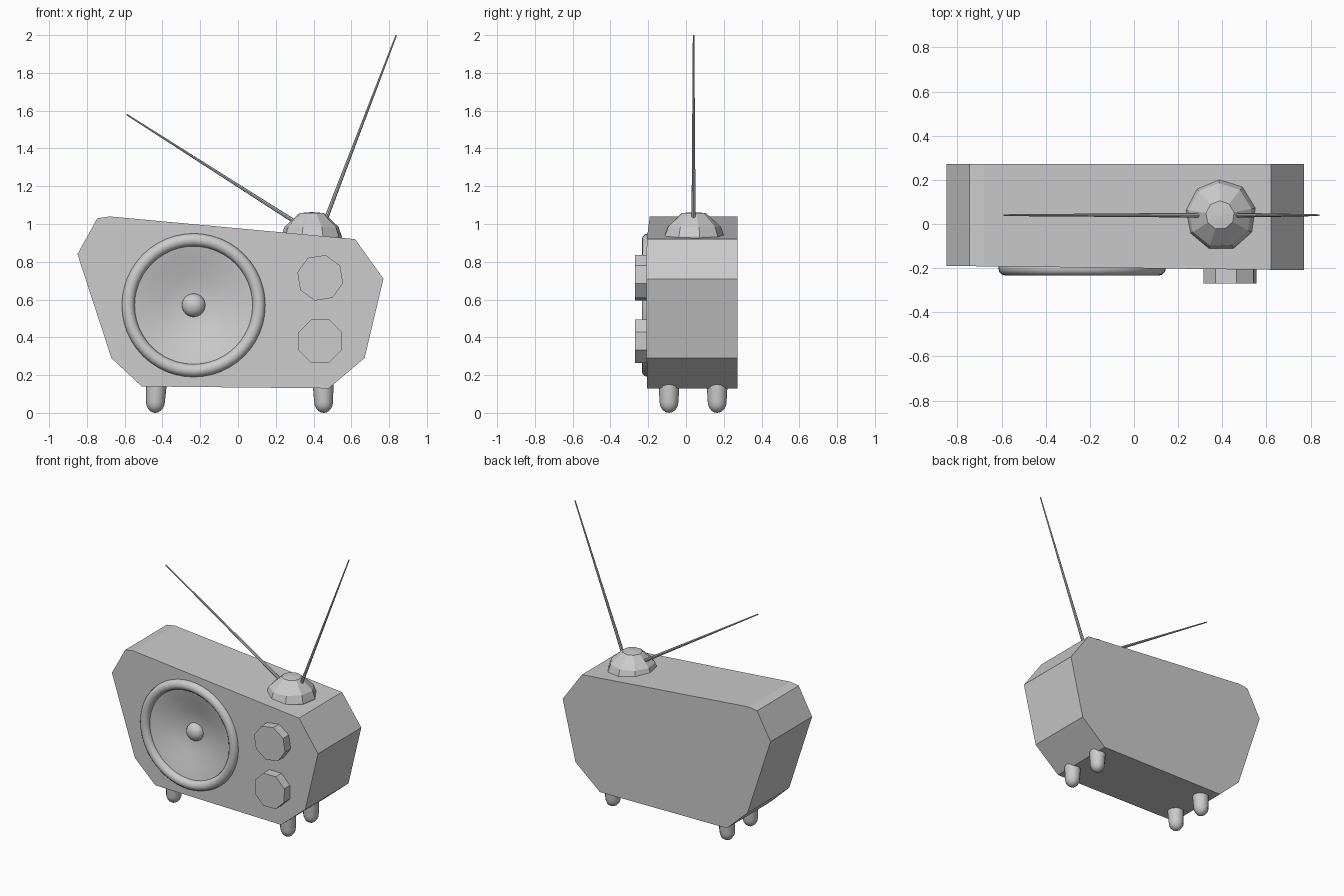
import bpy, bmesh, math
from mathutils import Vector, Matrix

if "Cube" in bpy.data.objects:
    bpy.data.objects.remove(bpy.data.objects["Cube"], do_unlink=True)

grey = bpy.data.materials.new("plain grey")
grey.use_nodes = True
colour = (0.6, 0.6, 0.6, 1)
grey.diffuse_color = colour
grey.node_tree.nodes["Principled BSDF"].inputs["Base Color"].default_value = colour


def finish(bm, name, smooth=None):
    """Turn a bmesh into a named object, optionally smooth up to an angle."""
    bmesh.ops.recalc_face_normals(bm, faces=bm.faces)
    mesh = bpy.data.meshes.new(name)
    bm.to_mesh(mesh)
    bm.free()
    mesh.materials.append(grey)
    obj = bpy.data.objects.new(name, mesh)
    bpy.context.collection.objects.link(obj)
    if smooth:
        bpy.ops.object.select_all(action='DESELECT')
        obj.select_set(True)
        bpy.context.view_layer.objects.active = obj
        bpy.ops.object.shade_smooth_by_angle(angle=math.radians(smooth))
    return obj


def lathe(name, profile, origin, axis=(0, 0, 1), sides=12, turn=0, closed=False, smooth=None):
    """Revolve (radius, height) points round an axis through origin."""
    bm = bmesh.new()
    rings = []
    for r, h in profile:
        if r == 0:
            rings.append([bm.verts.new((0, 0, h))] * sides)
            continue
        angles = [turn + math.tau * i / sides for i in range(sides)]
        rings.append([bm.verts.new((r * math.cos(a), r * math.sin(a), h)) for a in angles])
    pairs = list(zip(rings, rings[1:]))
    if closed:
        pairs.append((rings[-1], rings[0]))
    for a, b in pairs:
        for i in range(sides):
            j = (i + 1) % sides
            bm.faces.new(list(dict.fromkeys((a[i], a[j], b[j], b[i]))))
    rot = Vector((0, 0, 1)).rotation_difference(Vector(axis)).to_matrix().to_4x4()
    bm.transform(Matrix.Translation(origin) @ rot)
    return finish(bm, name, smooth)


FRONT = (0, -1, 0)
speaker = Vector((-0.235, -0.2, 0.57))

# Lopsided cabinet, extruded from its front outline
outline = [(-0.85, 0.84), (-0.745, 1.03), (-0.68, 1.04), (0.62, 0.92), (0.77, 0.71),
           (0.67, 0.29), (0.48, 0.13), (-0.51, 0.14), (-0.67, 0.29)]
bm = bmesh.new()
front = [bm.verts.new((x, -0.2 - 0.012 * x, z)) for x, z in outline]
back = [bm.verts.new((x, 0.273, z)) for x, z in outline]
bm.faces.new(front)
bm.faces.new(back)
for i in range(len(outline)):
    j = (i + 1) % len(outline)
    bm.faces.new((front[i], front[j], back[j], back[i]))
cabinet = finish(bm, "cabinet")

# Round opening for the speaker
cutter = lathe("speaker_cutter", [(0, -0.12), (0.335, -0.12), (0.335, 0.1), (0, 0.1)],
               speaker, FRONT, 48)
cutter.hide_render = True
cutter.hide_set(True)
cut = cabinet.modifiers.new("speaker opening", 'BOOLEAN')
cut.operation = 'DIFFERENCE'
cut.object = cutter

# Speaker: rounded rim, shallow cone and centre cap
rim = [(0.346 + 0.034 * math.cos(a), 0.034 * math.sin(a))
       for a in (math.tau * i / 12 for i in range(12))]
lathe("speaker_rim", rim, speaker, FRONT, 48, closed=True, smooth=60)
lathe("speaker_cone", [(0.335, 0.005), (0.315, 0), (0.245, -0.015), (0.15, -0.05), (0, -0.075)],
      speaker, FRONT, 48, smooth=30)
cap = [(0.062 * math.cos(a), 0.05 * math.sin(a) - 0.062)
       for a in (math.pi / 2 * i / 5 for i in range(5))] + [(0, -0.012)]
lathe("speaker_cap", cap, speaker, FRONT, 24, smooth=60)

# Faceted control knobs
for name, z, turn in (("upper_knob", 0.715, 0.55), ("lower_knob", 0.38, 0.39)):
    lathe(name, [(0, -0.03), (0.124, -0.03), (0.124, 0.07), (0, 0.07)],
          (0.435, -0.2, z), FRONT, 8, turn)

# Faceted aerial base
lathe("aerial_base", [(0, 0.9), (0.16, 0.9), (0.163, 0.935), (0.145, 0.985), (0.065, 1.058), (0, 1.063)],
      (0.39, 0.04, 0), sides=9, turn=0.2)

# Tapered aerial rods
for name, start, end in (("right_aerial", (0.32, 0.04, 1.0), (-0.59, 0.04, 1.58)),
                         ("left_aerial", (0.455, 0.04, 1.0), (0.838, 0.04, 2.0))):
    way = Vector(end) - Vector(start)
    lathe(name, [(0, 0), (0.011, 0), (0.004, way.length), (0, way.length)],
          start, way.normalized(), 8, smooth=40)

# Stubby rounded feet, leaning slightly outwards at the top
foot = [(0, 0)] + [(0.05 * math.sin(a), 0.06 * (1 - math.cos(a)))
                   for a in (math.pi / 2 * i / 5 for i in range(1, 6))] + [(0.056, 0.17), (0, 0.17)]
for side, x, lean in (("right", -0.44, 0.05), ("left", 0.455, -0.03)):
    for place, y in (("front", -0.09), ("back", 0.165)):
        lathe(f"{side}_{place}_foot", foot, (x, y, 0), Vector((lean, 0, 1)).normalized(), 12, smooth=50)
